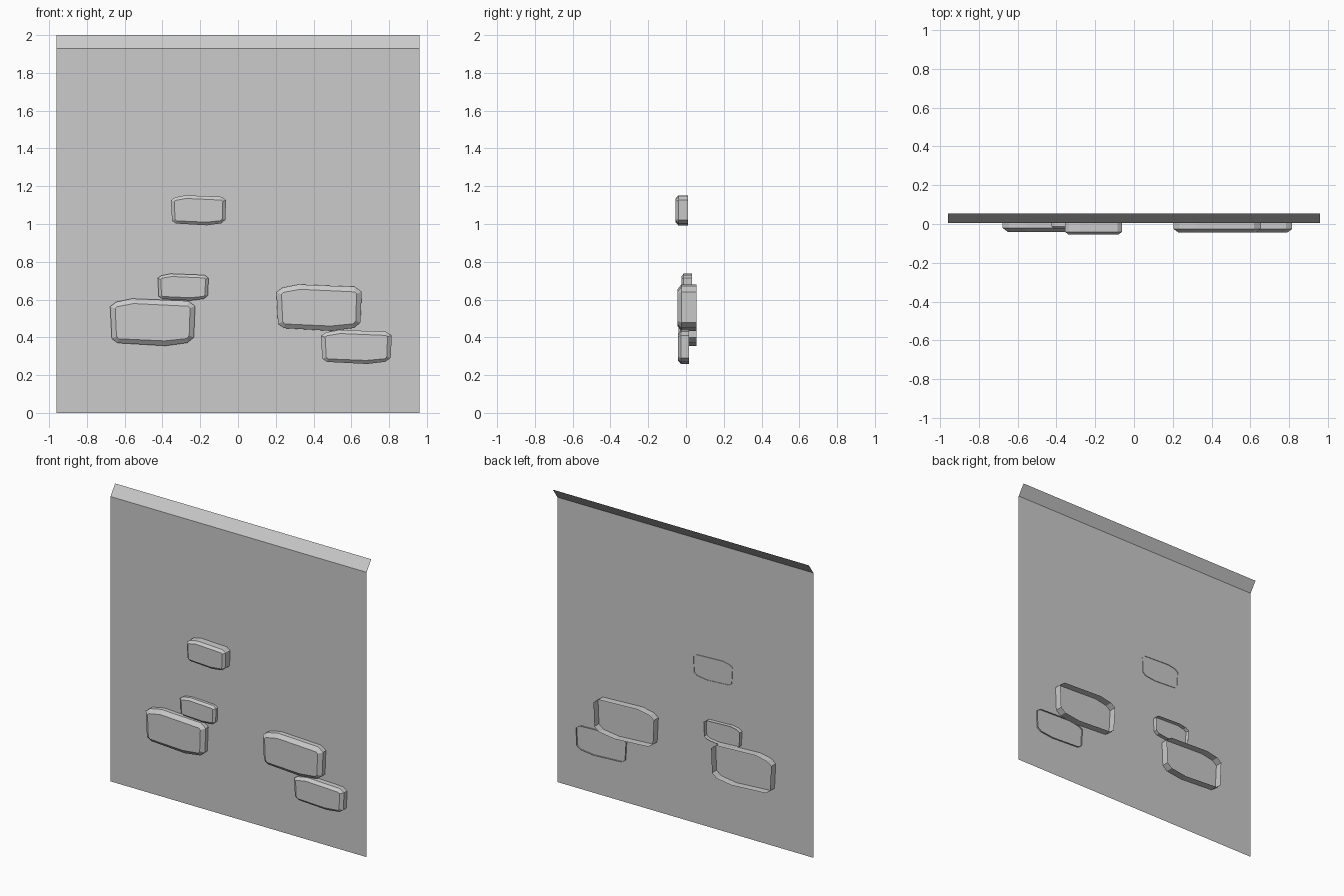
import bpy

if "Cube" in bpy.data.objects:
    bpy.data.objects.remove(bpy.data.objects["Cube"])

WALL_Y = 0.006
HALF_W = 0.96

# Normalised stone outlines: outer edge and the inset front face
OUTER = [(-1, .66), (-.86, .86), (-.48, 1), (.84, .9), (1, .68),
         (.97, -.64), (.82, -.87), (.3, -1), (-.82, -.88), (-.96, -.7)]
INNER = [(-.88, .58), (-.83, .66), (-.45, .79), (.83, .68), (.88, .6),
         (.86, -.57), (.81, -.69), (.28, -.79), (-.8, -.7), (-.85, -.6)]


def make_object(name, verts, faces):
    mesh = bpy.data.meshes.new(name)
    mesh.from_pydata(verts, [], faces)
    mesh.update()
    obj = bpy.data.objects.new(name, mesh)
    bpy.context.collection.objects.link(obj)
    return obj


def stone(name, x0, x1, z0, z1, front, back, chamfer):
    """Chamfered stone shell, open at the back."""
    cx, cz, hx, hz = (x0 + x1) / 2, (z0 + z1) / 2, (x1 - x0) / 2, (z1 - z0) / 2
    n = len(OUTER)
    verts = []
    for outline, y in ((OUTER, back), (OUTER, front + chamfer), (INNER, front)):
        verts += [(cx + u * hx, y, cz + v * hz) for u, v in outline]
    faces = []
    for r in range(2):
        for i in range(n):
            j = (i + 1) % n
            faces.append((r * n + i, r * n + j, (r + 1) * n + j, (r + 1) * n + i))
    # outline runs clockwise seen from the front
    faces.append(tuple(reversed(range(2 * n, 3 * n))))
    faces[:-1] = [tuple(reversed(f)) for f in faces[:-1]]
    return make_object(name, verts, faces)


# Wall sheet with the top edge leaning back
profile = [(WALL_Y, 0), (WALL_Y, 1.93), (0.055, 2.0)]
wall_verts = [(x, y, z) for y, z in profile for x in (-HALF_W, HALF_W)]
make_object("wall", wall_verts, [(0, 1, 3, 2), (2, 3, 5, 4)])

# Stones set in the wall
stone("upper_stone", -.355, -.063, .993, 1.152, -.055, .01, .014)
stone("small_left_stone", -.425, -.156, .595, .737, -.025, .033, .013)
stone("large_left_stone", -.677, -.227, .355, .605, -.041, .055, .02)
stone("large_right_stone", .203, .655, .434, .68, -.045, .055, .02)
stone("lower_right_stone", .439, .814, .259, .439, -.043, .016, .016)
